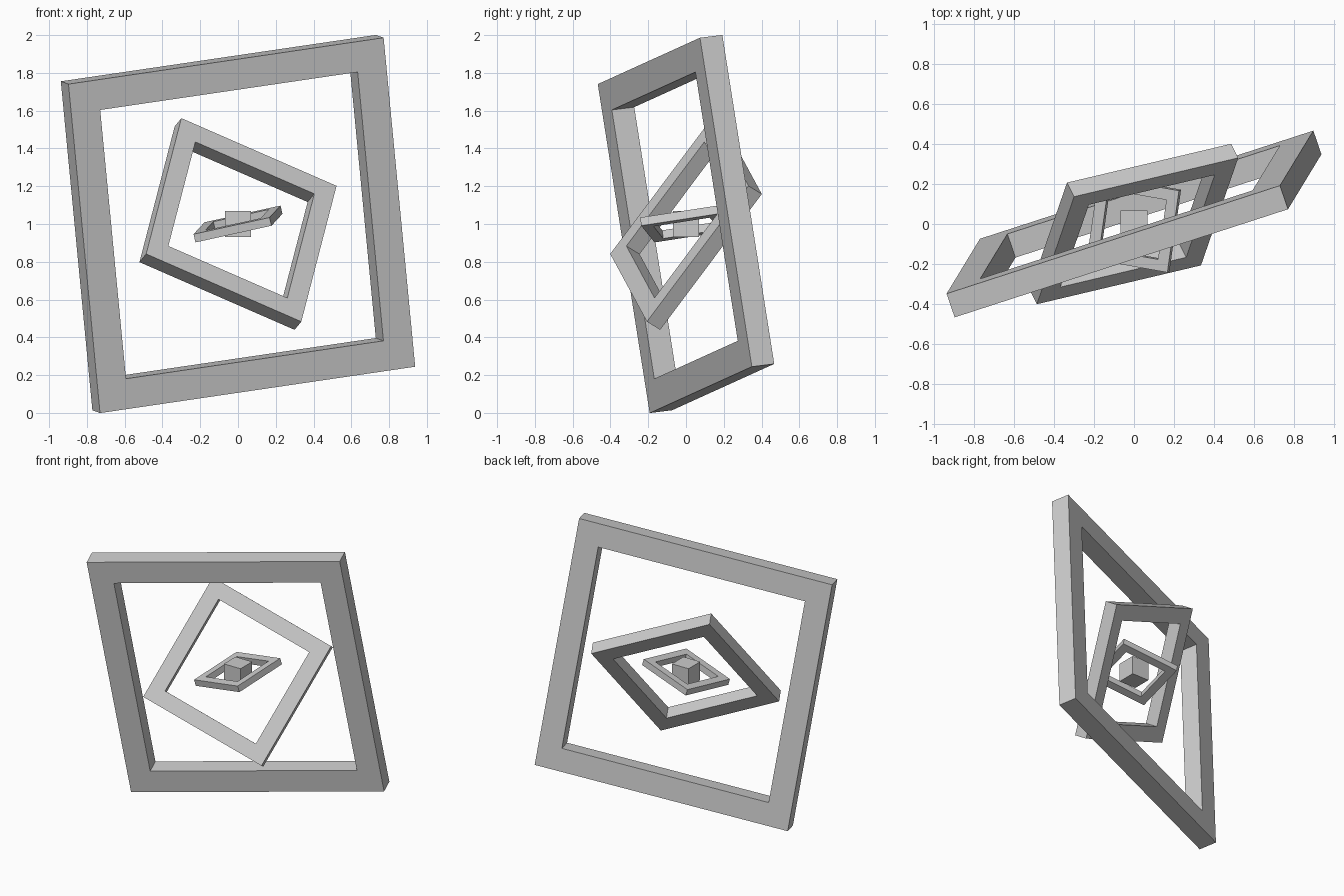
import bpy, bmesh
from mathutils import Vector, Matrix

if "Cube" in bpy.data.objects:
    bpy.data.objects.remove(bpy.data.objects["Cube"])

grey = bpy.data.materials.new("plain_grey")
grey.diffuse_color = (0.6, 0.6, 0.6, 1)
grey.use_nodes = True
grey.node_tree.nodes["Principled BSDF"].inputs["Base Color"].default_value = grey.diffuse_color
CENTRE = Vector((0, 0, 1))


def finish(name, bm, matrix):
    bmesh.ops.recalc_face_normals(bm, faces=bm.faces)
    mesh = bpy.data.meshes.new(name)
    bm.to_mesh(mesh)
    bm.free()
    mesh.materials.append(grey)
    obj = bpy.data.objects.new(name, mesh)
    obj.matrix_world = matrix
    bpy.context.collection.objects.link(obj)


def square_frame(name, size, border, depth, across, up):
    """Flat square frame whose sides run along the directions across and up."""
    bm = bmesh.new()
    outer, inner = size / 2, size / 2 - border
    # four rings of corners: outer front, inner front, inner back, outer back
    rings = []
    for r, z in ((outer, depth / 2), (inner, depth / 2),
                 (inner, -depth / 2), (outer, -depth / 2)):
        rings.append([bm.verts.new((sx * r, sy * r, z))
                      for sx, sy in ((-1, -1), (1, -1), (1, 1), (-1, 1))])
    for i in range(4):
        a, b = rings[i], rings[(i + 1) % 4]
        for k in range(4):
            m = (k + 1) % 4
            bm.faces.new((a[k], a[m], b[m], b[k]))
    # tilt the frame
    x = Vector(across).normalized()
    z = x.cross(Vector(up)).normalized()
    y = z.cross(x)
    rot = Matrix((x, y, z)).transposed().to_4x4()
    finish(name, bm, Matrix.Translation(CENTRE) @ rot)


# Three nested tilted frames
square_frame("outer_frame", 1.771, 0.162, 0.126,
             (1.665, 0.54, 0.245), (-0.17, -0.275, 1.735))
square_frame("middle_frame", 0.917, 0.107, 0.09,
             (0.825, 0.195, -0.36), (0.185, 0.535, 0.715))
square_frame("inner_frame", 0.418, 0.057, 0.045,
             (0.41, -0.072, 0.09), (0.047, 0.405, 0.06))

# Cube in the middle
bm = bmesh.new()
bmesh.ops.create_cube(bm, size=0.135)
finish("centre_cube", bm, Matrix.Translation(CENTRE))
